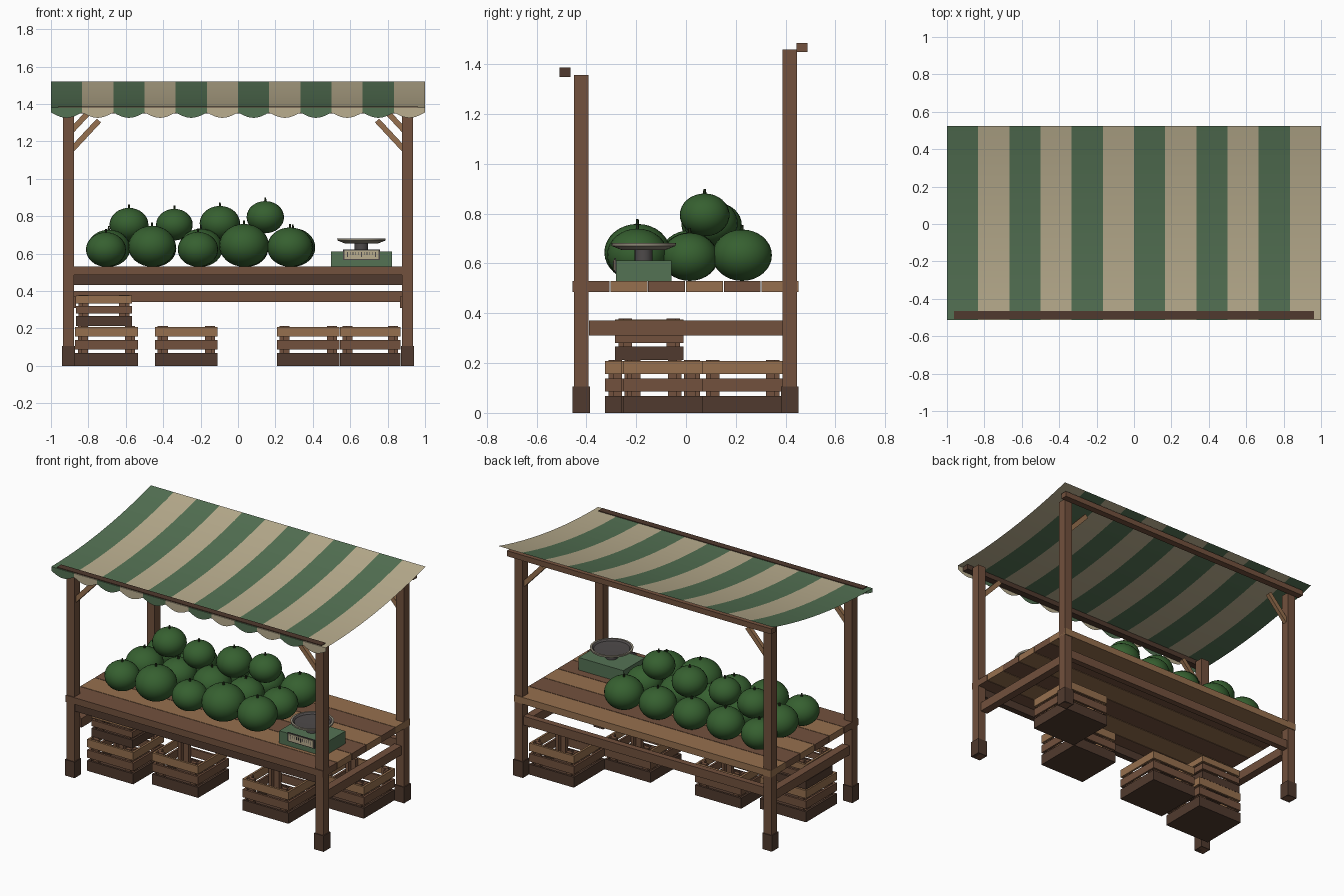
import bpy, bmesh, math
from mathutils import Vector, Matrix

cube = bpy.data.objects.get("Cube")
if cube:
    bpy.data.objects.remove(cube)


def material(name, r, g, b):
    m = bpy.data.materials.new(name)
    m.use_nodes = True
    col = [(c / 255 / 12.92) if c < 11 else ((c / 255 + 0.055) / 1.055) ** 2.4 for c in (r, g, b)] + [1]
    m.diffuse_color = col
    m.node_tree.nodes["Principled BSDF"].inputs["Base Color"].default_value = col
    return m


MID = material("mid_wood", 114, 81, 61)
LIGHT = material("light_wood", 150, 112, 78)
DARK = material("dark_wood", 80, 58, 46)
GREEN = material("canvas_green", 84, 114, 84)
CREAM = material("canvas_cream", 186, 174, 143)
MELON = material("melon_green", 54, 96, 48)
STEM = material("stem_green", 38, 52, 28)
GREY = material("dark_metal", 78, 74, 74)
METAL = material("pale_metal", 152, 145, 128)


def finish(name, bm, mats, smooth=False):
    me = bpy.data.meshes.new(name)
    bm.to_mesh(me)
    bm.free()
    for m in mats:
        me.materials.append(m)
    ob = bpy.data.objects.new(name, me)
    bpy.context.collection.objects.link(ob)
    if smooth:
        for o in bpy.context.selected_objects:
            o.select_set(False)
        ob.select_set(True)
        bpy.context.view_layer.objects.active = ob
        bpy.ops.object.shade_smooth_by_angle(angle=math.radians(40))
    return ob


def add_box(bm, x, y, z, index=0):
    """Box spanning the (low, high) pairs x, y and z."""
    size = Matrix.Diagonal((x[1] - x[0], y[1] - y[0], z[1] - z[0], 1))
    mid = Matrix.Translation((sum(x) / 2, sum(y) / 2, sum(z) / 2))
    verts = bmesh.ops.create_cube(bm, size=1, matrix=mid @ size)["verts"]
    for f in {f for v in verts for f in v.link_faces}:
        f.material_index = index


def box(name, x, y, z, mat):
    bm = bmesh.new()
    add_box(bm, x, y, z)
    return finish(name, bm, [mat])


def around(c, half):
    return (c - half, c + half)


# Posts, feet and braces
for side, sx in (("right", -1), ("left", 1)):
    for end, y, top in (("front", -0.42, 1.357), ("back", 0.417, 1.46)):
        box(f"{end}_{side}_post", around(sx * 0.907, 0.029), around(y, 0.029), (0, top), MID)
        box(f"{end}_{side}_foot", around(sx * 0.907, 0.035), around(y, 0.035), (0, 0.105), DARK)
        brace = box(f"{end}_{side}_brace", around(0, 0.105), around(0, 0.013), around(0, 0.015), LIGHT)
        brace.location = (sx * 0.815, y, top - 0.122)
        brace.rotation_euler.y = sx * math.radians(47)
    box(f"{side}_side_rail", around(sx * 0.892, 0.026), (-0.39, 0.39), (0.31, 0.37), MID)

# Beams and long rails
box("front_beam", (-0.963, 0.963), (-0.508, -0.464), (1.349, 1.386), DARK)
box("back_beam", (-0.963, 0.963), (0.444, 0.488), (1.45, 1.486), MID)
box("front_apron", (-0.88, 0.88), (-0.44, -0.4), (0.433, 0.486), DARK)
box("back_rail", (-0.88, 0.88), (0.397, 0.437), (0.342, 0.4), MID)

# Table planks
for i in range(6):
    y = -0.455 + i * 0.1517
    box(f"table_plank_{i + 1}", (-0.936, 0.936), (y, y + 0.148), (0.486, 0.53), LIGHT if i % 2 else MID)

# Striped sagging canopy with a scalloped front edge
STRIPES, ROWS = 12, 12
FRONT_Y, BACK_Y, FRONT_Z, BACK_Z, SAG = -0.514, 0.523, 1.381, 1.52, 0.035


def canopy_point(x, t):
    z = FRONT_Z + (BACK_Z - FRONT_Z) * t - 4 * SAG * t * (1 - t)
    return (x, FRONT_Y + (BACK_Y - FRONT_Y) * t, z)


bm, valance = bmesh.new(), bmesh.new()
for s in range(STRIPES):
    x0, x1 = -1 + s * 2 / STRIPES, -1 + (s + 1) * 2 / STRIPES
    for r in range(ROWS):
        a, b = r / ROWS, (r + 1) / ROWS
        corners = [canopy_point(*p) for p in ((x0, a), (x1, a), (x1, b), (x0, b))]
        bm.faces.new([bm.verts.new(c) for c in corners]).material_index = s % 2
    arc = [(x0 + (x1 - x0) * k / 10, FRONT_Y, 1.355 - 0.029 * math.sin(math.pi * k / 10)) for k in range(11)]
    outline = arc + [(x1, FRONT_Y, FRONT_Z), (x0, FRONT_Y, FRONT_Z)]
    valance.faces.new([valance.verts.new(c) for c in outline]).material_index = s % 2
bmesh.ops.remove_doubles(bm, verts=bm.verts, dist=0.0001)
finish("canopy", bm, [GREEN, CREAM], smooth=True)
finish("valance", valance, [GREEN, CREAM])


# Slatted crates: light top slats, mid middle slats, dark bottom slats
def crate(name, x, y, z, w, d, h):
    bm = bmesh.new()
    x0, x1, y0, y1, t = x - w / 2, x + w / 2, y - d / 2, y + d / 2, 0.014
    add_box(bm, (x0 + t, x1 - t), (y0 + t, y1 - t), (z, z + 0.02), 2)
    for row in range(3):
        top = z + h - row * h * 0.335
        span = (max(z, top - h * 0.25), top)
        if row == 2:
            span = (z, top)
        for ys in ((y0, y0 + t), (y1 - t, y1)):
            add_box(bm, (x0, x1), ys, span, row)
        for xs in ((x0, x0 + t), (x1 - t, x1)):
            add_box(bm, xs, (y0 + t, y1 - t), span, row)
    for px in (x0 + 0.05, x1 - 0.05):
        for py in (y0 + t + 0.013, y1 - t - 0.013):
            add_box(bm, around(px, 0.018), around(py, 0.013), (z + 0.01, z + h + 0.004), 1)
    for py in (y0 + 0.05, y1 - 0.05):
        for px in (x0 + t + 0.01, x1 - t - 0.01):
            add_box(bm, around(px, 0.01), around(py, 0.018), (z + 0.01, z + h + 0.004), 1)
    finish(name, bm, [LIGHT, MID, DARK])


crate("far_right_crate", -0.703, -0.165, 0, 0.335, 0.32, 0.208)
crate("stacked_crate", -0.717, -0.148, 0.213, 0.3, 0.275, 0.162)
crate("middle_crate", -0.276, -0.1, 0, 0.335, 0.32, 0.208)
crate("left_front_crate", 0.376, -0.09, 0, 0.335, 0.32, 0.208)
crate("left_back_crate", 0.707, 0.228, 0, 0.325, 0.322, 0.208)


# Melons with small stems
def melon(name, x, y, z, r):
    bm = bmesh.new()
    squash = Matrix.Diagonal((r, r, r * 0.86, 1))
    bmesh.ops.create_uvsphere(bm, u_segments=24, v_segments=16, radius=1, matrix=Matrix.Translation((x, y, z)) @ squash)
    body = set(bm.faces)
    bmesh.ops.create_cone(bm, cap_ends=True, segments=6, radius1=0.008, radius2=0.005, depth=0.03,
                          matrix=Matrix.Translation((x, y, z + r * 0.86 + 0.004)))
    for f in bm.faces:
        f.material_index = 0 if f in body else 1
    finish(name, bm, [MELON, STEM], smooth=True)


row_sizes = {"front": (-0.195, (0.107, 0.127, 0.108, 0.133, 0.122)),
             "middle": (0.015, (0.115, 0.112, 0.118, 0.113, 0.112)),
             "back": (0.225, (0.11, 0.115, 0.112, 0.115, 0.12))}
for row, (y, sizes) in row_sizes.items():
    for i, r in enumerate(sizes):
        shift = 0.0 if row == "front" else 0.015
        melon(f"{row}_melon_{i + 1}", -0.706 + i * 0.246 + shift, y, 0.53 + r * 0.86, r)
for i, (y, z, r) in enumerate(((0.12, 0.755, 0.104), (0.08, 0.755, 0.098), (0.1, 0.762, 0.108), (0.075, 0.795, 0.1))):
    melon(f"top_melon_{i + 1}", -0.583 + i * 0.243, y, z, r)

# Weighing scale
SX, SY = 0.66, -0.17
box("scale_body", around(SX, 0.163), (-0.281, -0.058), (0.53, 0.612), GREEN)
box("scale_dial_frame", around(SX, 0.098), (-0.288, -0.281), (0.565, 0.622), GREY)
box("scale_dial", around(SX, 0.09), (-0.291, -0.287), (0.571, 0.616), CREAM)
bm = bmesh.new()
for k in range(11):
    add_box(bm, around(SX - 0.075 + k * 0.015, 0.002), (-0.293, -0.29), (0.583 if k % 5 == 0 else 0.592, 0.61))
finish("scale_dial_marks", bm, [GREY])
bm = bmesh.new()
bmesh.ops.create_cone(bm, cap_ends=True, segments=20, radius1=0.036, radius2=0.036, depth=0.05,
                      matrix=Matrix.Translation((SX, SY, 0.635)))
finish("scale_neck", bm, [GREY], smooth=True)

# Pan turned from a profile, dark dish inside a pale rim
profile = [(0, 0.655), (0.09, 0.655), (0.128, 0.67), (0.13, 0.682), (0.118, 0.682), (0.108, 0.672), (0, 0.668)]
bm = bmesh.new()
verts = [bm.verts.new((r, 0, z)) for r, z in profile]
edges = [bm.edges.new(pair) for pair in zip(verts, verts[1:])]
bmesh.ops.spin(bm, geom=verts + edges, cent=(0, 0, 0), axis=(0, 0, 1), angle=2 * math.pi, steps=32)
bmesh.ops.remove_doubles(bm, verts=bm.verts, dist=0.0001)
bmesh.ops.recalc_face_normals(bm, faces=bm.faces)
for f in bm.faces:
    c = f.calc_center_median()
    f.material_index = 1 if f.normal.z > 0.3 and Vector(c.xy).length < 0.116 else 0
bmesh.ops.translate(bm, verts=bm.verts, vec=(SX, SY, 0))
finish("scale_pan", bm, [METAL, GREY], smooth=True)
